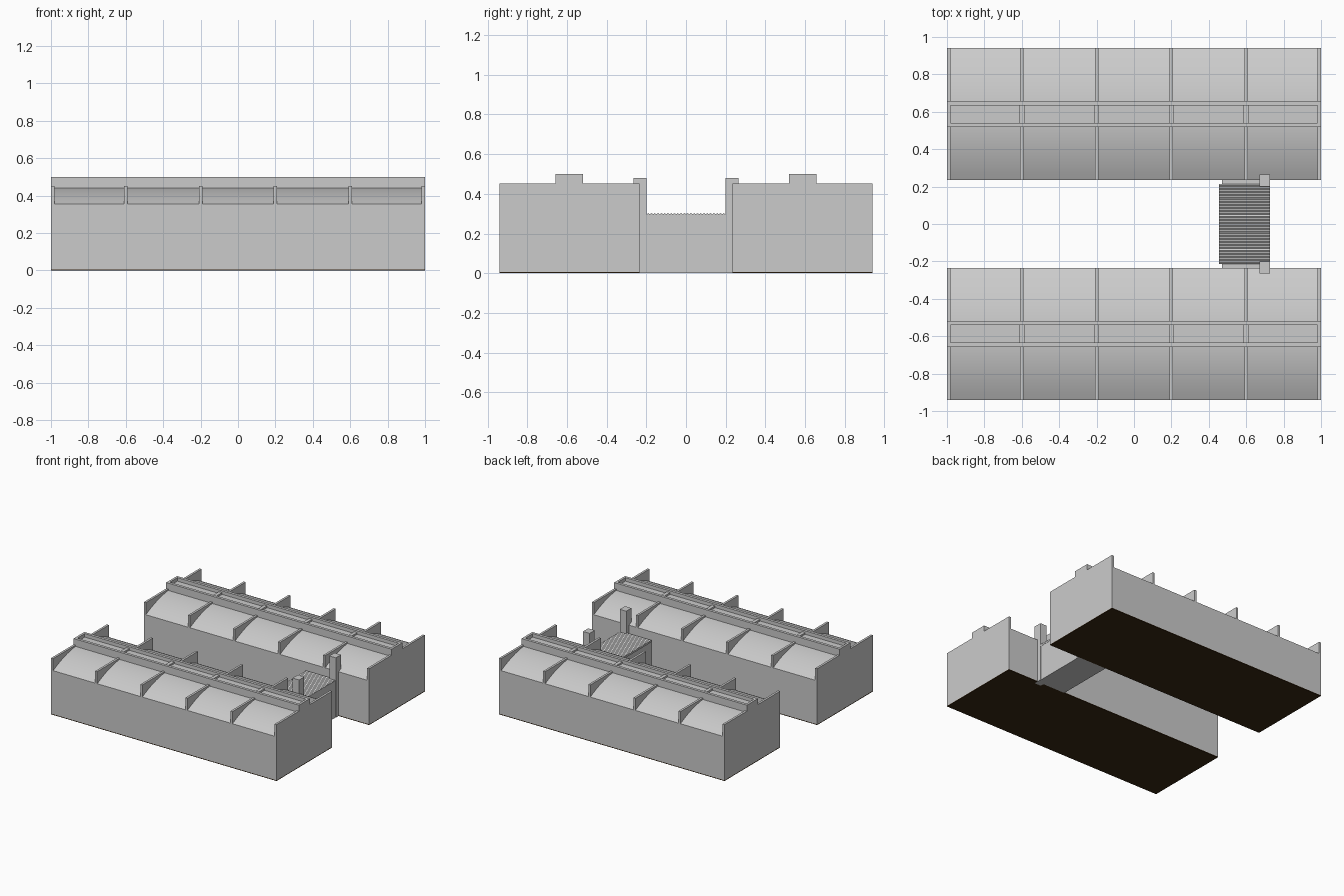
import bpy, bmesh, math

if "Cube" in bpy.data.objects:
    bpy.data.objects.remove(bpy.data.objects["Cube"])

HALL_Y = 0.5875          # centre line of each hall
HALF = 0.3525            # half width of a hall
EAVE, VAULT, FIN, RIDGE = 0.355, 0.445, 0.452, 0.5
RW = 0.069               # half width of the ridge channel


def extrude_x(name, profile, x0, x1, smooth=False):
    """Solid made by sweeping a (y, z) outline along x."""
    bm = bmesh.new()
    a = [bm.verts.new((x0, y, z)) for y, z in profile]
    b = [bm.verts.new((x1, y, z)) for y, z in profile]
    bm.faces.new(a)
    bm.faces.new(b)
    n = len(profile)
    for i in range(n):
        j = (i + 1) % n
        bm.faces.new((a[i], a[j], b[j], b[i]))
    bmesh.ops.recalc_face_normals(bm, faces=bm.faces)
    mesh = bpy.data.meshes.new(name)
    bm.to_mesh(mesh)
    bm.free()
    if smooth:
        mesh.shade_smooth()
        mesh.set_sharp_from_angle(angle=math.radians(30))
    obj = bpy.data.objects.new(name, mesh)
    bpy.context.collection.objects.link(obj)
    return obj


def box(name, x0, x1, y0, y1, z0, z1):
    return extrude_x(name, [(y0, z0), (y1, z0), (y1, z1), (y0, z1)], x0, x1)


brown = bpy.data.materials.new("dark_brown")
brown.diffuse_color = (0.04, 0.02, 0.006, 1)
brown.use_nodes = True
brown.node_tree.nodes["Principled BSDF"].inputs["Base Color"].default_value = brown.diffuse_color

for side, tag in ((-1, "front"), (1, "back")):
    cy = side * HALL_Y

    def shift(pts):
        return [(cy + y, z) for y, z in pts]

    # ground slab
    slab = box(tag + "_base_slab", -1, 1, cy - HALF, cy + HALF, 0, 0.006)
    slab.data.materials.append(brown)

    # walls with the shallow vaulted roof
    steps = 20
    arc = []
    for i in range(steps + 1):
        y = HALF - 2 * HALF * i / steps
        arc.append((y, EAVE + (VAULT - EAVE) * (1 - (y / HALF) ** 2)))
    extrude_x(tag + "_hall", shift([(-HALF, 0.006), (HALF, 0.006)] + arc),
              -0.998, 0.998, smooth=True)

    # end walls with raised middle
    end = [(-HALF, 0.006), (HALF, 0.006), (HALF, FIN), (RW, FIN), (RW, RIDGE),
           (-RW, RIDGE), (-RW, FIN), (-HALF, FIN)]
    extrude_x(tag + "_end_wall_left", shift(end), -1, -0.982)
    extrude_x(tag + "_end_wall_right", shift(end), 0.982, 1)

    # fire walls between the roof bays
    for k in range(4):
        x = -0.6 + 0.4 * k
        box(f"{tag}_bay_wall_{k + 1}", x - 0.009, x + 0.009,
            cy - HALF, cy + HALF, EAVE - 0.002, FIN)
        box(f"{tag}_ridge_tie_{k + 1}", x - 0.014, x + 0.014,
            cy - RW + 0.02, cy + RW - 0.02, FIN, 0.486)

    # ridge channel
    t = 0.022
    channel = [(-RW, 0.435), (RW, 0.435), (RW, RIDGE), (RW - t, RIDGE),
               (RW - t, 0.472), (t - RW, 0.472), (t - RW, RIDGE), (-RW, RIDGE)]
    extrude_x(tag + "_ridge_channel", shift(channel), -0.982, 0.982)

    # chimney-like tower where the link meets the hall
    y0, y1 = sorted((side * 0.2, side * 0.265))
    box(tag + "_tower", 0.67, 0.728, y0, y1, 0, 0.48)

# linking building between the halls
box("link_body", 0.47, 0.725, -0.235, 0.235, 0, 0.285)

# corrugated link roof
ribs = 26
wave = [(0.215 - 0.43 * i / (2 * ribs), 0.297 + 0.006 * (i % 2))
        for i in range(2 * ribs + 1)]
extrude_x("link_roof", [(-0.215, 0.285), (0.215, 0.285)] + wave, 0.455, 0.727)
